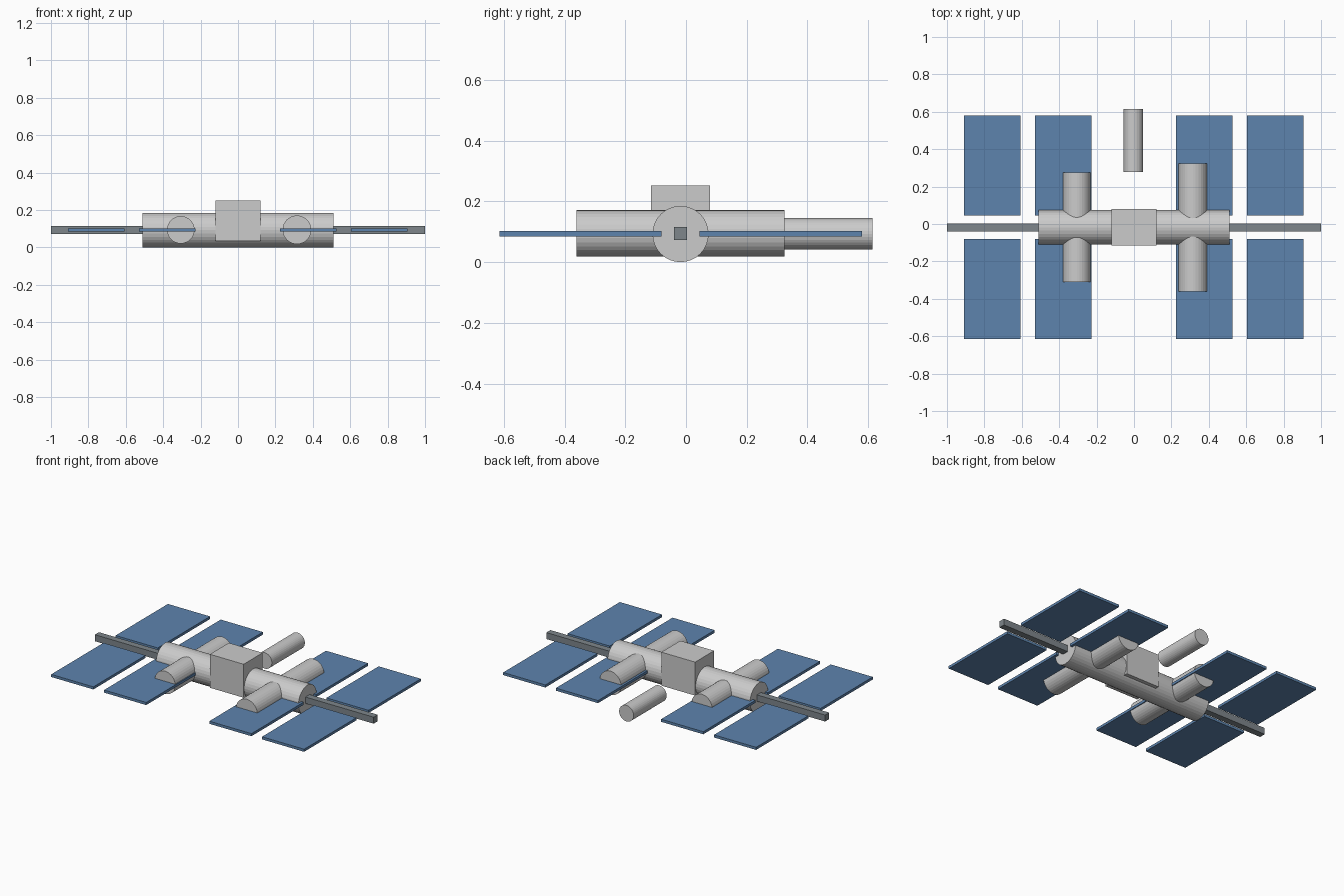
import bpy
from math import radians

if "Cube" in bpy.data.objects:
    bpy.data.objects.remove(bpy.data.objects["Cube"])

CY, CZ = -0.018, 0.093  # shared axis of the station


def material(name, rgb):
    m = bpy.data.materials.new(name)
    m.diffuse_color = (*rgb, 1)
    m.use_nodes = True
    m.node_tree.nodes["Principled BSDF"].inputs["Base Color"].default_value = m.diffuse_color
    return m


blue = material("panel_blue", (0.11, 0.23, 0.42))
dark = material("truss_grey", (0.21, 0.24, 0.26))


def box(name, x, y, z, mat=None):
    """Box from (min, max) pairs."""
    bpy.ops.mesh.primitive_cube_add(size=1, location=[(a + b) / 2 for a, b in (x, y, z)])
    o = bpy.context.object
    o.name = name
    o.scale = [b - a for a, b in (x, y, z)]
    bpy.ops.object.transform_apply(location=False, rotation=False, scale=True)
    if mat:
        o.data.materials.append(mat)
    return o


def tube(name, radius, length, loc, axis):
    rot = (0, radians(90), 0) if axis == 'X' else (radians(90), 0, 0)
    bpy.ops.mesh.primitive_cylinder_add(vertices=32, radius=radius, depth=length,
                                        location=loc, rotation=rot)
    bpy.context.object.name = name
    bpy.ops.object.shade_smooth_by_angle(angle=radians(5))


# Main hull, cross modules and the free-floating capsule
tube("main_hull", 0.0925, 1.022, (0, CY, 0.0925), 'X')
tube("left_cross_module", 0.0735, 0.585, (-0.306, CY, 0.0945), 'Y')
tube("right_cross_module", 0.0765, 0.685, (0.315, CY, 0.0945), 'Y')
tube("rear_capsule", 0.052, 0.338, (-0.003, 0.446, CZ), 'Y')

# Central block
box("central_block", (-0.121, 0.121), (-0.115, 0.079), (0.035, 0.252))

# Long truss through the hull
box("truss", (-1, 1), (CY - 0.021, CY + 0.021), (0.073, 0.115), dark)

# Solar panels: four columns, front and rear
for i, x in enumerate((-0.758, -0.379, 0.376, 0.754)):
    for side, y in (("front", (-0.615, -0.08)), ("rear", (0.045, 0.580))):
        box(f"solar_panel_{side}_{i + 1}", (x - 0.151, x + 0.151), y, (0.085, 0.102), blue)
